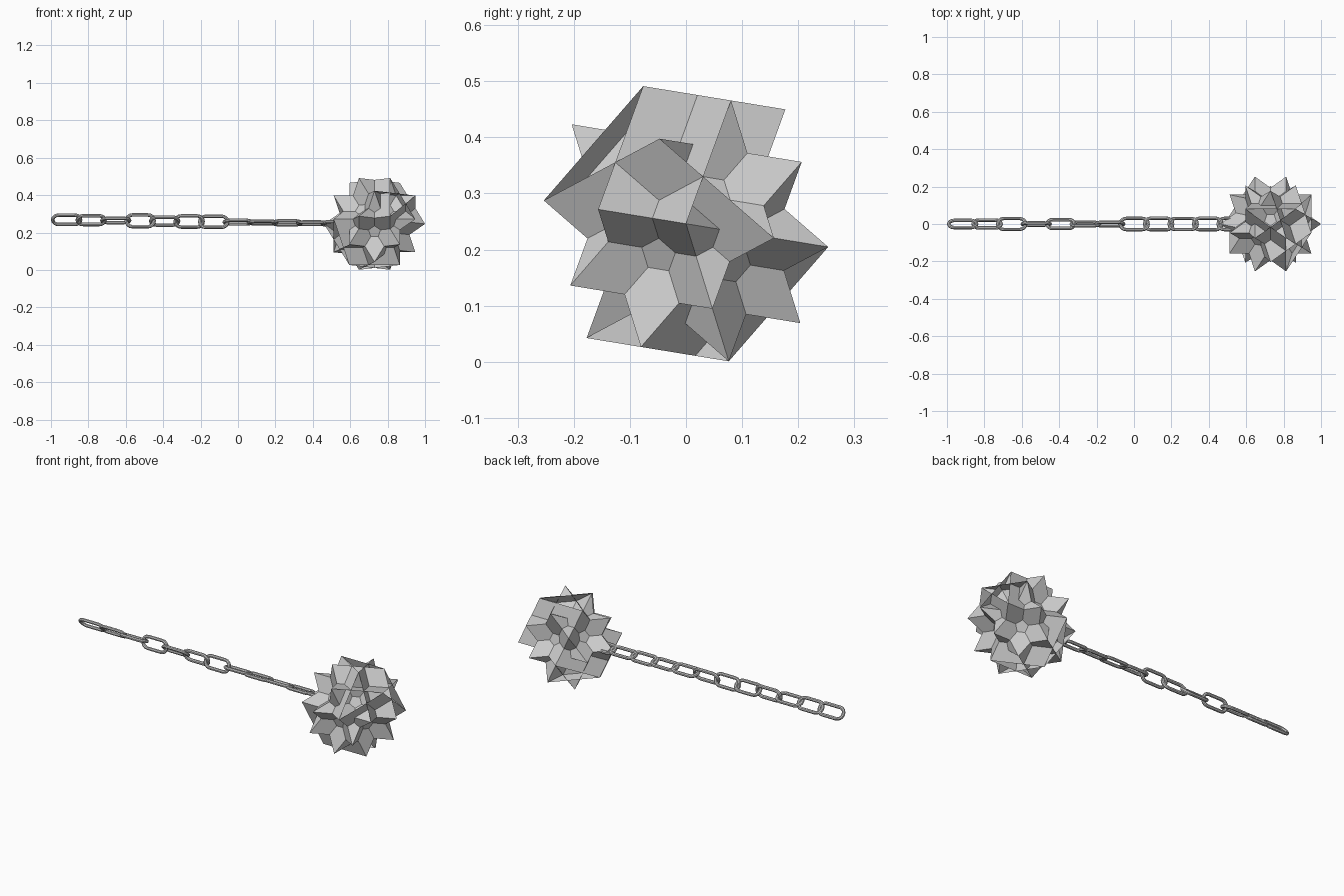
import bpy, bmesh, math
from itertools import combinations
from mathutils import Vector, Matrix

if "Cube" in bpy.data.objects:
    bpy.data.objects.remove(bpy.data.objects["Cube"])

PHI = (1 + 5 ** 0.5) / 2
R = 0.27
CENTRE = Vector((0.73, 0, 0.246))


def make_object(name, bm):
    mesh = bpy.data.meshes.new(name)
    bm.to_mesh(mesh)
    bm.free()
    obj = bpy.data.objects.new(name, mesh)
    bpy.context.collection.objects.link(obj)
    return obj


def cyclic(v):
    return [Vector((v[k], v[(k + 1) % 3], v[(k + 2) % 3])) for k in (0, 2, 1)]


# Spiked ball: thirty points, joined by big triangles and star faces that cross
points = []
for s in (-1, 1):
    points += cyclic((s * PHI, 0, 0))
    for t in (-1, 1):
        for w in (-1, 1):
            points += cyclic((s * 0.5, t * PHI / 2, w * PHI * PHI / 2))

axes = []
for s in (-1, 1):
    for t in (-1, 1):
        axes += cyclic((s * PHI, t, 0))


def ring(axis, first, last):
    """Points of one layer, anticlockwise seen from outside."""
    layer = sorted(range(30), key=lambda i: -points[i].dot(axis))[first:last]
    ref = axis.orthogonal().normalized()
    side = axis.normalized().cross(ref)
    return sorted(layer, key=lambda i: math.atan2(points[i].dot(side), points[i].dot(ref)))


ball = bmesh.new()
ang = math.radians(49)
cu, su = math.cos(ang), math.sin(ang)
verts = [ball.verts.new(CENTRE + Vector((p.x, p.y * cu - p.z * su, p.y * su + p.z * cu)) * R / PHI)
         for p in points]
for a, b, c in combinations(range(30), 3):
    pa, pb, pc = points[a], points[b], points[c]
    if all(abs(p.dot(q) + PHI / 2) < 0.01 for p, q in ((pa, pb), (pb, pc), (pa, pc))):
        if (pb - pa).cross(pc - pa).dot(pa) < 0:
            b, c = c, b
        ball.faces.new((verts[a], verts[b], verts[c]))
for axis in axes:
    p = ring(axis, 5, 10)
    ball.faces.new([verts[p[k]] for k in (0, 2, 4, 1, 3)])
make_object("spiked_ball", ball)


# Chain: stadium-shaped links swept from a round wire
LENGTH, HALF, WIRE, PITCH = 0.168, 0.041, 0.0095, 0.131


def add_link(name, x0, z, twist):
    bm = bmesh.new()
    rad = HALF - WIRE
    straight = LENGTH / 2 - HALF
    path = []
    for end in (0, 1):
        for k in range(9):
            a = -math.pi / 2 + math.pi * k / 8 + math.pi * end
            out = Vector((math.cos(a), 0, math.sin(a)))
            path.append((out * rad + Vector((straight * (1 - 2 * end), 0, 0)), out))
    rings = []
    for pos, out in path:
        rings.append([bm.verts.new(pos + WIRE * (out * math.cos(b) + Vector((0, math.sin(b), 0))))
                      for b in (math.tau * j / 8 for j in range(8))])
    for i in range(len(rings)):
        a, b = rings[i], rings[(i + 1) % len(rings)]
        for j in range(8):
            bm.faces.new((a[j], a[(j + 1) % 8], b[(j + 1) % 8], b[j]))
    bmesh.ops.recalc_face_normals(bm, faces=bm.faces)
    bm.transform(Matrix.Translation((x0 + LENGTH / 2, 0, z)) @ Matrix.Rotation(math.radians(twist), 4, 'X'))
    make_object(name, bm)


twists = [38, 42, 68, -10, 48, 18, -18, 72, 78, 70, 78, 72]
for i, twist in enumerate(twists):
    add_link("chain_link_%d" % (i + 1), -1 + PITCH * i, 0.268 - 0.0018 * i, twist)
